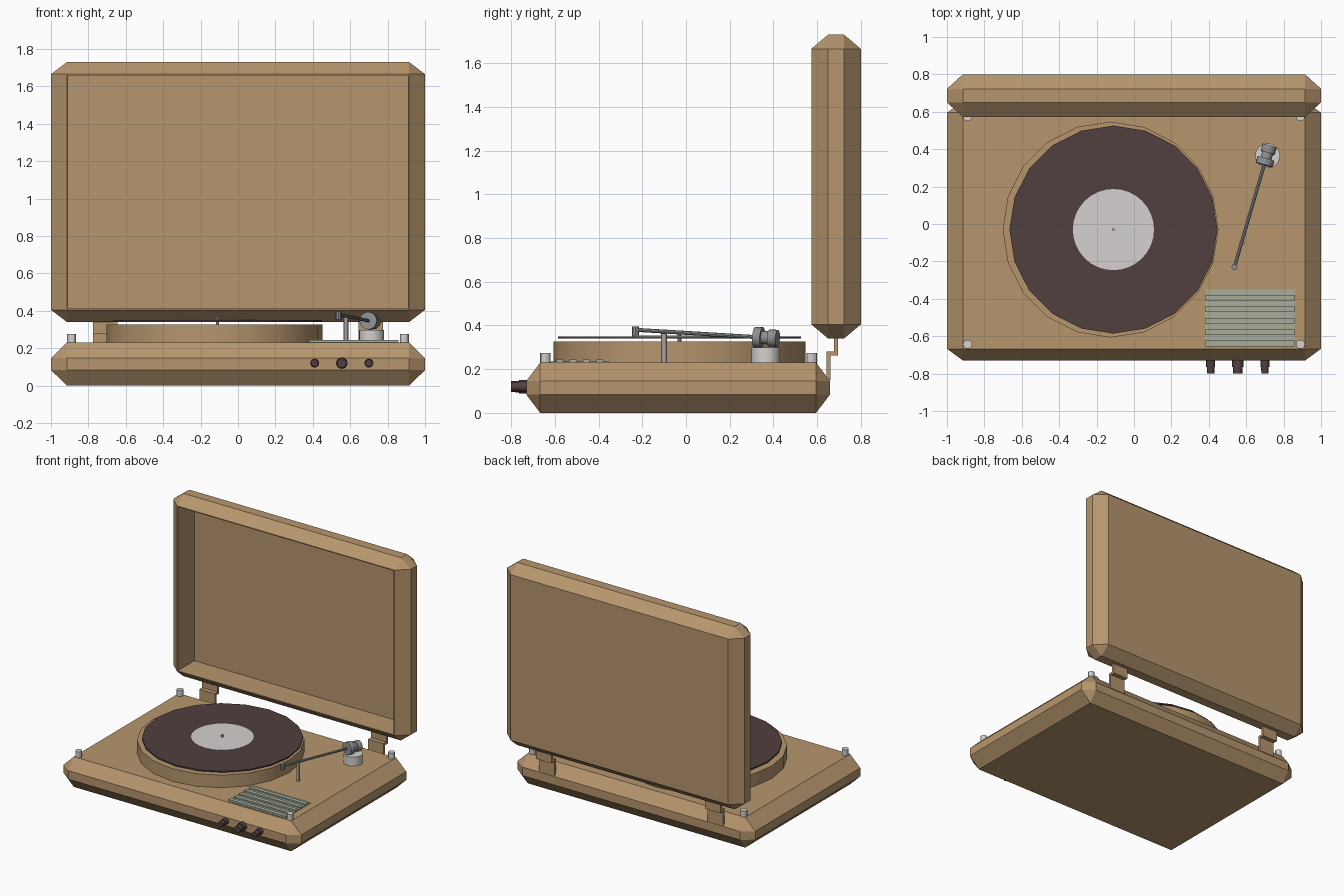
import bpy, bmesh
from math import radians
from mathutils import Vector, Matrix

if "Cube" in bpy.data.objects:
    bpy.data.objects.remove(bpy.data.objects["Cube"])


def material(name, rgb):
    mat = bpy.data.materials.new(name)
    mat.use_nodes = True
    mat.diffuse_color = (*rgb, 1)
    mat.node_tree.nodes["Principled BSDF"].inputs["Base Color"].default_value = (*rgb, 1)
    return mat


TAN = material("tan case", (0.47, 0.305, 0.155))
DARK = material("dark brown vinyl", (0.085, 0.05, 0.05))
PALE = material("pale grey", (0.66, 0.64, 0.63))
METAL = material("mid grey metal", (0.27, 0.28, 0.29))
GRILLE = material("green grey grille", (0.39, 0.42, 0.33))


def finish(name, bm, mat, smooth=False):
    bmesh.ops.recalc_face_normals(bm, faces=bm.faces)
    mesh = bpy.data.meshes.new(name)
    bm.to_mesh(mesh)
    bm.free()
    mesh.materials.append(mat)
    obj = bpy.data.objects.new(name, mesh)
    bpy.context.collection.objects.link(obj)
    if smooth:
        bpy.ops.object.select_all(action='DESELECT')
        obj.select_set(True)
        bpy.context.view_layer.objects.active = obj
        bpy.ops.object.shade_smooth_by_angle(angle=radians(30))
    return obj


def add_box(bm, lo, hi):
    lo, hi = Vector(lo), Vector(hi)
    m = Matrix.Translation((lo + hi) / 2) @ Matrix.Diagonal((*(hi - lo), 1))
    bmesh.ops.create_cube(bm, size=1, matrix=m)


def add_rod(bm, p, q, r1, r2=None, sides=16):
    p, q = Vector(p), Vector(q)
    turn = (q - p).to_track_quat('Z', 'Y').to_matrix().to_4x4()
    if (q - p).xy.length < 1e-6:
        turn = Matrix.Identity(4)
    bmesh.ops.create_cone(bm, cap_ends=True, segments=sides, radius1=r1,
                          radius2=r1 if r2 is None else r2, depth=(q - p).length,
                          matrix=Matrix.Translation((p + q) / 2) @ turn)


def rod(name, mat, p, q, r, sides=16):
    bm = bmesh.new()
    add_rod(bm, p, q, r, sides=sides)
    return finish(name, bm, mat, True)


def disc(name, mat, x, y, z1, z2, r, sides):
    return rod(name, mat, (x, y, z1), (x, y, z2), r, sides)


def chamfered_box(centre, half, cut):
    """Box whose edges and corners are cut off by a different amount per axis."""
    bm = bmesh.new()
    signs = (-1, 1)
    for full in range(3):
        for s in [(a, b, c) for a in signs for b in signs for c in signs]:
            bm.verts.new([centre[i] + s[i] * (half[i] - (0 if i == full else cut[i]))
                          for i in range(3)])
    bmesh.ops.convex_hull(bm, input=bm.verts)
    bmesh.ops.dissolve_limit(bm, angle_limit=radians(1), verts=bm.verts, edges=bm.edges)
    bmesh.ops.recalc_face_normals(bm, faces=bm.faces)
    return bm


# Case: base and hollow upright lid
finish("case_base", chamfered_box((0, -0.036, 0.115), (1, 0.694, 0.115),
                                  (0.085, 0.063, 0.083)), TAN)

bm = chamfered_box((0, 0.6865, 1.035), (1, 0.1135, 0.695), (0.085, 0.077, 0.065))
bm.normal_update()
opening = min(bm.faces, key=lambda f: f.calc_center_median().y)
bmesh.ops.inset_region(bm, faces=[opening], thickness=0.01)
inner = bmesh.ops.extrude_face_region(bm, geom=[opening])["geom"]
bmesh.ops.translate(bm, vec=(0, 0.2, 0), verts=[v for v in inner if isinstance(v, bmesh.types.BMVert)])
if opening.is_valid:
    bmesh.ops.delete(bm, geom=[opening], context='FACES_ONLY')
finish("case_lid", bm, TAN)

# Stepped hinges
for side, label in ((-1, "right"), (1, "left")):
    bm = bmesh.new()
    a, b = sorted((side * 0.645, side * 0.775))
    add_box(bm, (a, 0.643, 0.15), (b, 0.66, 0.27))
    add_box(bm, (a, 0.643, 0.262), (b, 0.695, 0.28))
    add_box(bm, (a, 0.677, 0.27), (b, 0.695, 0.36))
    finish(label + "_hinge", bm, TAN)

# Corner bumpers
for x in (-0.89, 0.89):
    for y in (-0.643, 0.575):
        disc("corner_bumper", PALE, x, y, 0.22, 0.275, 0.024, 12)

# Platter, record, label and spindle
disc("platter", TAN, -0.125, -0.03, 0.22, 0.326, 0.577, 20)
disc("record", DARK, -0.11, -0.03, 0.34, 0.35, 0.556, 20)
disc("record_label", PALE, -0.11, -0.03, 0.345, 0.353, 0.217, 32)
disc("spindle", PALE, -0.11, -0.03, 0.32, 0.37, 0.009, 10)

# Speaker grille with raised slats
bm = bmesh.new()
add_box(bm, (0.38, -0.655, 0.225), (0.857, -0.35, 0.235))
for i in range(5):
    y = -0.38 - i * 0.061
    add_box(bm, (0.38, y - 0.03, 0.23), (0.857, y, 0.245))
finish("speaker_grille", bm, GRILLE)

# Control knobs
for x, r in ((0.41, 0.024), (0.555, 0.031), (0.7, 0.024)):
    bm = bmesh.new()
    add_rod(bm, (x, -0.72, 0.12), (x, -0.765, 0.12), r)
    add_rod(bm, (x, -0.76, 0.12), (x, -0.8, 0.12), r * 0.85, r * 0.8)
    finish("control_knob", bm, DARK, True)

# Tonearm: pivot base, arm, counterweight, head and rest
disc("tonearm_base", PALE, 0.714, 0.365, 0.22, 0.298, 0.066, 24)
pivot, tip = Vector((0.71, 0.365, 0.344)), Vector((0.537, -0.23, 0.38))
along = (pivot - tip).normalized()
rod("tonearm", METAL, tip, pivot, 0.009, 8)
bm = bmesh.new()
for start, end, r in ((-0.052, -0.016, 0.047), (-0.016, 0.016, 0.03), (0.016, 0.056, 0.039)):
    add_rod(bm, pivot + along * start, pivot + along * end, r, sides=20)
finish("counterweight", bm, METAL, True)
disc("tonearm_head", METAL, tip.x, tip.y, 0.354, 0.396, 0.016, 8)
disc("tonearm_rest", PALE, 0.577, -0.1, 0.22, 0.364, 0.014, 10)
